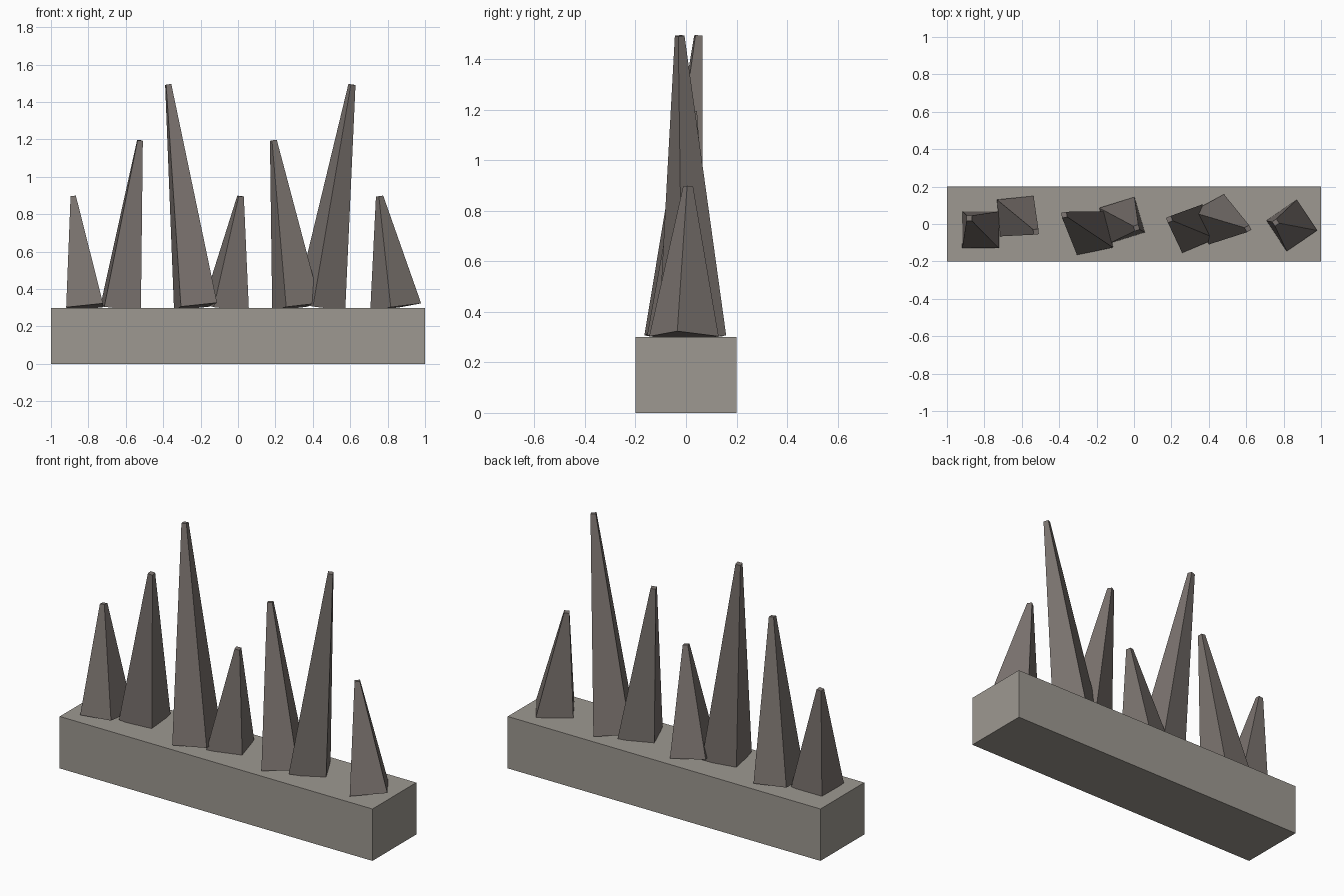
import bpy
from math import pi
from mathutils import Euler, Matrix

cube = bpy.data.objects.get("Cube")
if cube:
    bpy.data.objects.remove(cube, do_unlink=True)


def make_material(name, color):
    mat = bpy.data.materials.new(name)
    mat.use_nodes = True
    mat.diffuse_color = color
    mat.node_tree.nodes["Principled BSDF"].inputs["Base Color"].default_value = color
    return mat


stone = make_material("warm grey stone", (0.34, 0.317, 0.283, 1))
dark_stone = make_material("dark grey stone", (0.195, 0.17, 0.157, 1))

# Rectangular base block
BASE_TOP = 0.3
bpy.ops.mesh.primitive_cube_add(size=1, location=(0, 0, BASE_TOP / 2))
base = bpy.context.object
base.name = "base_block"
base.data.transform(Matrix.Diagonal((2, 0.4, BASE_TOP, 1)))
base.data.materials.append(stone)

# Row of square tapered spikes, leaning alternately and turning along the row
for i in range(7):
    height = 0.6 + 0.3 * (i % 3)
    lean = 0.104 if i % 2 else -0.104
    bpy.ops.mesh.primitive_cone_add(vertices=4, radius1=0.14, radius2=0.02, depth=height)
    spike = bpy.context.object
    spike.name = f"spike_{i + 1}"
    spike.data.transform(Matrix.Rotation(pi / 4, 4, "Z"))
    spike.location = (-0.85 + 0.275 * i, 0, BASE_TOP + height / 2)
    spike.rotation_euler = Euler((lean, lean, 0.1 * i))
    spike.data.materials.append(dark_stone)
